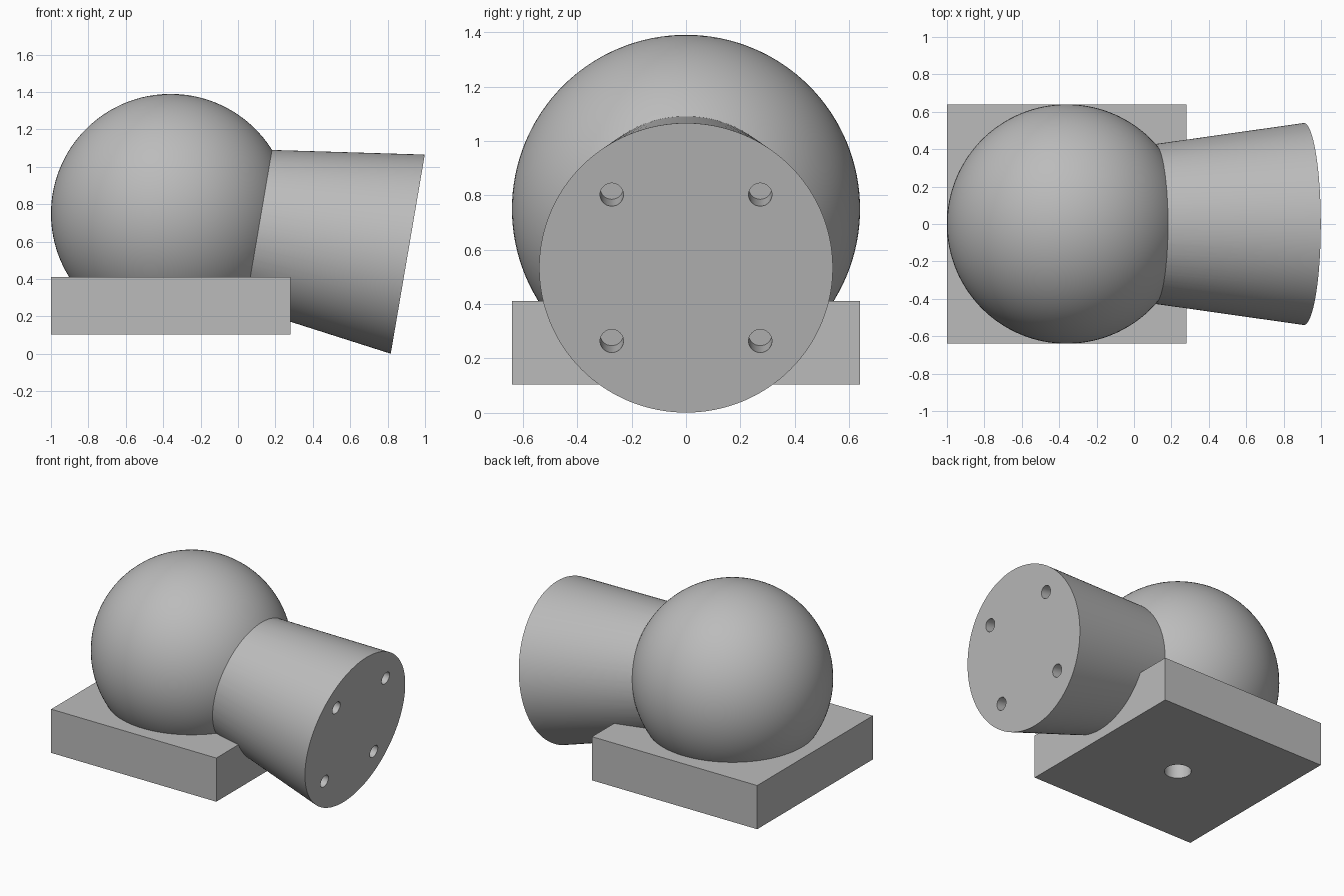
import bpy
import math
from mathutils import Matrix, Vector

old = bpy.data.objects.get("Cube")
if old:
    bpy.data.objects.remove(old, do_unlink=True)

# One plain grey for the whole casting
grey = bpy.data.materials.new("plain_grey")
grey.use_nodes = True
colour = (0.5, 0.5, 0.5, 1)
grey.diffuse_color = colour
grey.node_tree.nodes["Principled BSDF"].inputs["Base Color"].default_value = colour

BALL_CENTRE = Vector((-0.36, 0, 0.75))
BALL_RADIUS = 0.64
NECK_LENGTH = 1.286
# Neck frame: origin at the ball centre, local z running out along the neck
neck_frame = Matrix.Translation(BALL_CENTRE) @ Matrix.Rotation(math.radians(90 + 9.7), 4, "Y")


def finish(name):
    obj = bpy.context.object
    obj.name = name
    obj.data.name = name
    obj.data.materials.append(grey)
    return obj


def cone(name, frame, r1, r2, z1, z2, sides):
    """Round part spanning z1..z2 on the local z axis of a frame."""
    bpy.ops.mesh.primitive_cone_add(vertices=sides, radius1=r1, radius2=r2, depth=z2 - z1)
    obj = finish(name)
    obj.matrix_world = frame @ Matrix.Translation((0, 0, (z1 + z2) / 2))
    return obj


def combine(target, other, operation):
    mod = target.modifiers.new(other.name, "BOOLEAN")
    mod.operation = operation
    mod.solver = "EXACT"
    mod.object = other
    bpy.context.view_layer.objects.active = target
    bpy.ops.object.modifier_apply(modifier=mod.name)
    bpy.data.objects.remove(other, do_unlink=True)


# Ball
bpy.ops.mesh.primitive_uv_sphere_add(segments=128, ring_count=64, radius=BALL_RADIUS,
                                     location=BALL_CENTRE)
body = finish("ball_mount")

# Flaring neck
neck = cone("neck", neck_frame, 0.36, 0.54, 0, NECK_LENGTH, 128)

# Square base plate
bpy.ops.mesh.primitive_cube_add(size=1, location=(-0.36, 0, 0.258))
base = finish("base_plate")
base.scale = (1.28, 1.28, 0.306)
bpy.context.view_layer.update()

combine(body, neck, "UNION")
combine(body, base, "UNION")

# Four blind holes in the end of the neck
for u in (-0.273, 0.273):
    for v in (-0.273, 0.273):
        frame = neck_frame @ Matrix.Translation((u, v, 0))
        hole = cone("neck_hole", frame, 0.043, 0.043, NECK_LENGTH - 0.15, NECK_LENGTH + 0.1, 32)
        bpy.context.view_layer.update()
        combine(body, hole, "DIFFERENCE")

# Blind hole under the base plate
hole = cone("base_hole", Matrix.Translation((-0.36, 0, 0)), 0.085, 0.085, 0, 0.41, 48)
bpy.context.view_layer.update()
combine(body, hole, "DIFFERENCE")

# Smooth the round surfaces, keep the edges crisp
bpy.ops.object.select_all(action="DESELECT")
body.select_set(True)
bpy.context.view_layer.objects.active = body
bpy.ops.object.shade_smooth_by_angle(angle=math.radians(15))
